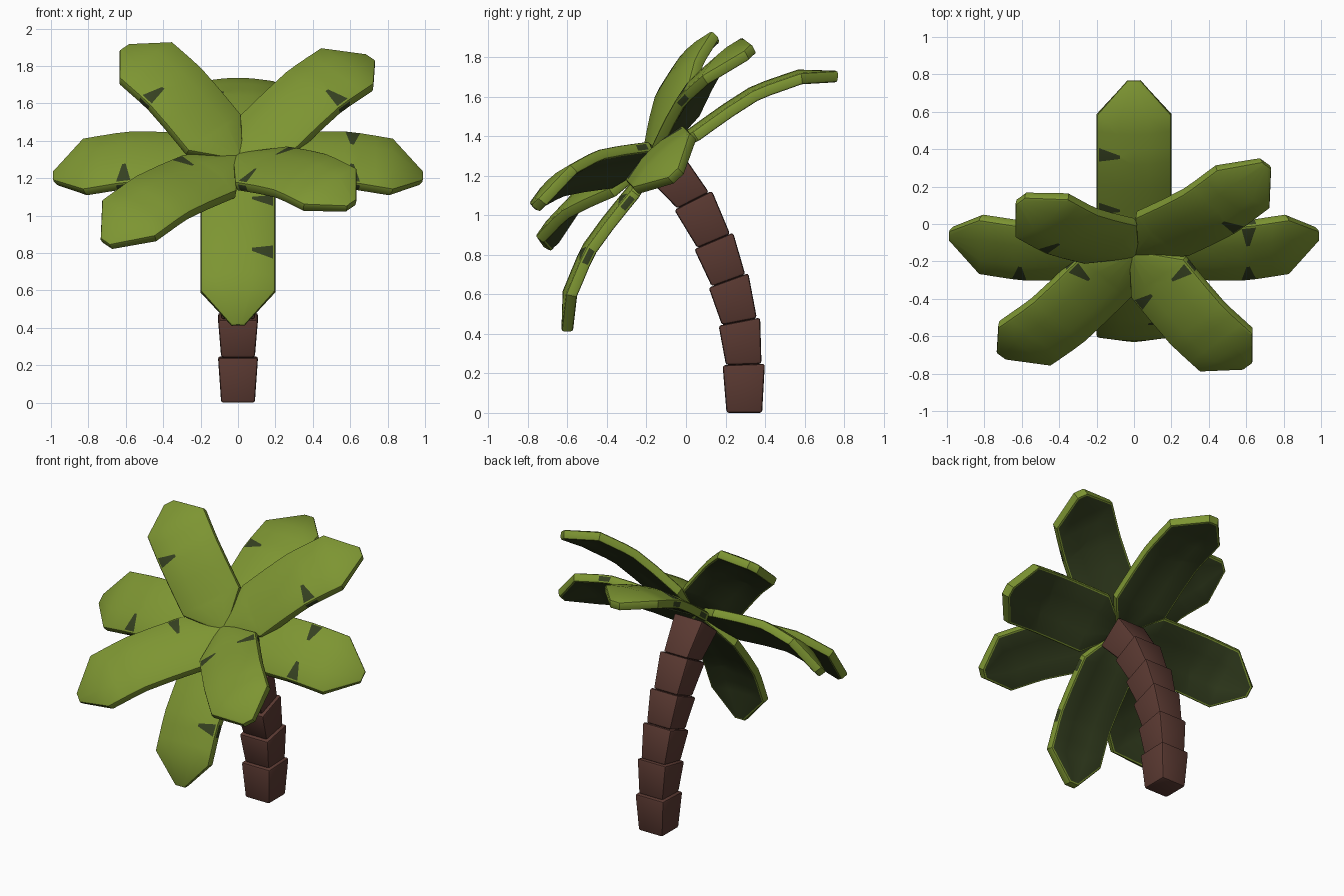
import bpy, bmesh, math
from mathutils import Matrix, Vector

if "Cube" in bpy.data.objects:
    bpy.data.objects.remove(bpy.data.objects["Cube"])


def material(name, rgb):
    m = bpy.data.materials.new(name)
    m.diffuse_color = (*rgb, 1)
    m.use_nodes = True
    m.node_tree.nodes["Principled BSDF"].inputs["Base Color"].default_value = m.diffuse_color
    return m


LEAF = material("leaf green", (0.205, 0.30, 0.032))
DARK = material("dark leaf green", (0.036, 0.052, 0.015))
BARK = material("bark brown", (0.105, 0.042, 0.032))


def finish(bm, name, mats, bevel):
    """Bevel the hard edges, then turn the bmesh into an object."""
    bmesh.ops.recalc_face_normals(bm, faces=bm.faces)
    hard = [e for e in bm.edges if len(e.link_faces) == 2
            and e.calc_face_angle(0) > math.radians(50)]
    bmesh.ops.bevel(bm, geom=hard, offset=bevel, segments=2, profile=0.5,
                    affect='EDGES', clamp_overlap=True, material=0)
    me = bpy.data.meshes.new(name)
    bm.to_mesh(me)
    bm.free()
    for m in mats:
        me.materials.append(m)
    ob = bpy.data.objects.new(name, me)
    bpy.context.collection.objects.link(ob)
    bpy.context.view_layer.objects.active = ob
    ob.select_set(True)
    bpy.ops.object.shade_smooth_by_angle(angle=math.radians(32))
    ob.select_set(False)
    return ob


# Trunk: stacked square segments, each flaring upward, along a bent path
# (y, z, tilt in degrees)
JOINTS = [(0.295, 0, 0), (0.292, 0.245, 2), (0.27, 0.462, 11), (0.215, 0.67, 20),
          (0.14, 0.87, 23), (0.036, 1.075, 27), (-0.11, 1.255, 38)]


def ring(bm, joint, half):
    y, z, tilt = joint
    c, s = math.cos(math.radians(tilt)), math.sin(math.radians(tilt))
    return [bm.verts.new((a * half, y + b * half * c, z + b * half * s))
            for a, b in ((-1, -1), (1, -1), (1, 1), (-1, 1))]


for i in range(len(JOINTS) - 1):
    bm = bmesh.new()
    low = ring(bm, JOINTS[i], 0.09)
    high = ring(bm, JOINTS[i + 1], 0.107)
    bm.faces.new(low)
    bm.faces.new(high)
    for k in range(4):
        bm.faces.new((low[k], low[(k + 1) % 4], high[(k + 1) % 4], high[k]))
    finish(bm, f"trunk_segment_{i + 1}", [BARK], 0.013)

# Fronds: drooping leaf plates with pointed ends; profile is (reach, height)
PROFILE = [(0, 0), (0.21, -0.045), (0.40, -0.07), (0.587, -0.105), (0.80, -0.20), (0.94, -0.34)]
STATIONS = [0, 0.21, 0.235, 0.31, 0.42, 0.565, 0.64, 0.72, 0.80, 0.94]
NOTCH = {"inner": 2, "outer": 5}          # station index where a notch starts
COLUMNS = [-1, -0.38, 0, 0.38, 1]
THICK = 0.058


def height(r):
    for (a, h), (b, k) in zip(PROFILE, PROFILE[1:]):
        if r <= b:
            return h + (k - h) * (r - a) / (b - a)
    return PROFILE[-1][1]


def half_width(r):
    if r < 0.21:
        return 0.025 + (0.2 - 0.025) * r / 0.21
    if r > 0.8:
        return 0.2 - (0.2 - 0.035) * (r - 0.8) / 0.14
    return 0.2


# Crown frame: tilted forward, normal pointing up and to the front
V = Vector((0, 0.728, 0.686))
N = Vector((0, -0.686, 0.728))
CENTRE = Vector((0, 0.085, 1.055)) + N * 0.335
CROWN = Matrix((Vector((1, 0, 0)), V, N)).transposed().to_4x4()
CROWN.translation = CENTRE


def frond(name, heading, lift, length, notches):
    """notches: list of (side, place); side +1 is left seen from the centre."""
    bm = bmesh.new()
    place = (CROWN @ Matrix.Rotation(math.radians(heading), 4, 'Z')
             @ Matrix.Rotation(-math.radians(lift), 4, 'Y'))
    marked = {(NOTCH[p], 3 if side > 0 else 0) for side, p in notches}
    pull = {}
    for i, c in marked:                   # pinch the inner end to a point
        col = 3 if c == 3 else 1
        mid = (STATIONS[i] + STATIONS[i + 1]) / 2
        pull[(i, col)] = mid - 0.008
        pull[(i + 1, col)] = mid + 0.008
    top, bottom = [], []
    for i, r0 in enumerate(STATIONS):
        rows = ([], [])
        for j, v in enumerate(COLUMNS):
            r = pull.get((i, j), r0)
            slope = (height(min(r + 0.04, 0.94)) - height(max(r - 0.04, 0))) / \
                    (min(r + 0.04, 0.94) - max(r - 0.04, 0))
            nrm = Vector((-slope, 0, 1)).normalized()
            w = half_width(r) * v
            p = Vector((r * length, w, height(r) * length + 0.008 - 0.6 * w * w))
            for row, sgn in zip(rows, (1, -1)):
                row.append(bm.verts.new(place @ (p + nrm * THICK / 2 * sgn)))
        top.append(rows[0])
        bottom.append(rows[1])
    n, m = len(STATIONS), len(COLUMNS)

    def face(vs, dark):
        bm.faces.new(vs).material_index = 1 if dark else 0

    for i in range(n - 1):
        for j in range(m - 1):
            mark = (i, j) in marked
            for g, dark in ((top, mark), (bottom, True)):
                face((g[i][j], g[i + 1][j], g[i + 1][j + 1], g[i][j + 1]), dark)
        for j in (0, m - 1):              # side rims
            face((top[i][j], top[i + 1][j], bottom[i + 1][j], bottom[i][j]),
                 (i, 0 if j == 0 else 3) in marked)
    for i in (0, n - 1):                  # end rims
        for j in range(m - 1):
            face((top[i][j], top[i][j + 1], bottom[i][j + 1], bottom[i][j]), False)
    finish(bm, name, [LEAF, DARK], 0.013)


# name, heading in the crown plane, lift, length scale, notches
FRONDS = [
    ("back_frond", 90, 0, 1.0, [(1, "outer"), (1, "inner")]),
    ("front_frond", 270, 0, 1.0, [(1, "outer"), (1, "inner")]),
    ("left_frond", 180, 11.4, 0.99, [(1, "outer")]),
    ("right_frond", 0, 11.4, 0.99, [(1, "outer"), (-1, "outer")]),
    ("upper_right_frond", 45, 23, 1.0, [(-1, "outer")]),
    ("lower_left_frond", 225, 22, 1.0, [(-1, "inner")]),
    ("upper_left_frond", 135, 34.5, 0.89, [(1, "outer")]),
    ("lower_right_frond", 315, 34.5, 0.89, [(1, "inner"), (-1, "inner")]),
]
for spec in FRONDS:
    frond(*spec)
